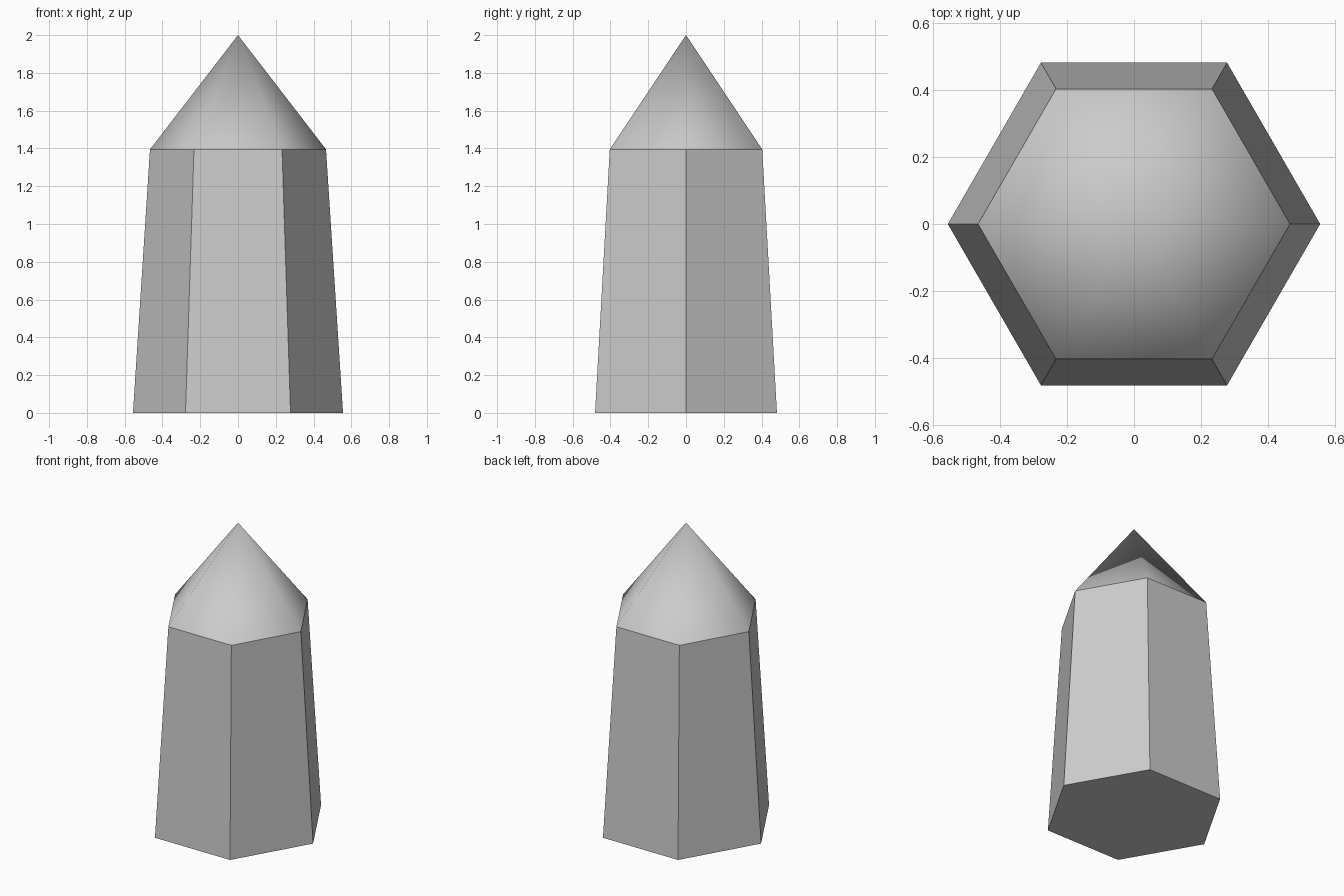
import bpy
import bmesh
from math import pi
from mathutils import Matrix

SHOULDER, TIP = 1.395, 2.0
BASE_RADIUS, SHOULDER_RADIUS = 0.556, 0.466

cube = bpy.data.objects.get("Cube")
if cube:
    bpy.data.objects.remove(cube, do_unlink=True)

# Plain grey stone
stone = bpy.data.materials.new("grey stone")
stone.use_nodes = True
stone.diffuse_color = (0.6, 0.6, 0.6, 1)
shader = next(n for n in stone.node_tree.nodes if n.type == "BSDF_PRINCIPLED")
shader.inputs["Base Color"].default_value = stone.diffuse_color

# Tapered six-sided shaft, corners on the x axis
bm = bmesh.new()
bmesh.ops.create_cone(
    bm, cap_ends=True, segments=6, radius1=BASE_RADIUS, radius2=SHOULDER_RADIUS,
    depth=SHOULDER,
    matrix=Matrix.Translation((0, 0, SHOULDER / 2)) @ Matrix.Rotation(pi / 2, 4, "Z"))

# Pointed tip: raise the middle of the top face
top = max(bm.faces, key=lambda f: f.calc_center_median().z)
rim = list(top.edges)
tip = bmesh.ops.poke(bm, faces=[top])
tip["verts"][0].co.z = TIP

# Flat shaft, smoothly shaded tip, crisp shoulder between them
for face in bm.faces:
    face.smooth = False
for face in tip["faces"]:
    face.smooth = True
for edge in rim:
    edge.smooth = False
bmesh.ops.recalc_face_normals(bm, faces=bm.faces)

mesh = bpy.data.meshes.new("crystal_point")
bm.to_mesh(mesh)
bm.free()
mesh.materials.append(stone)
bpy.context.collection.objects.link(bpy.data.objects.new("crystal_point", mesh))
